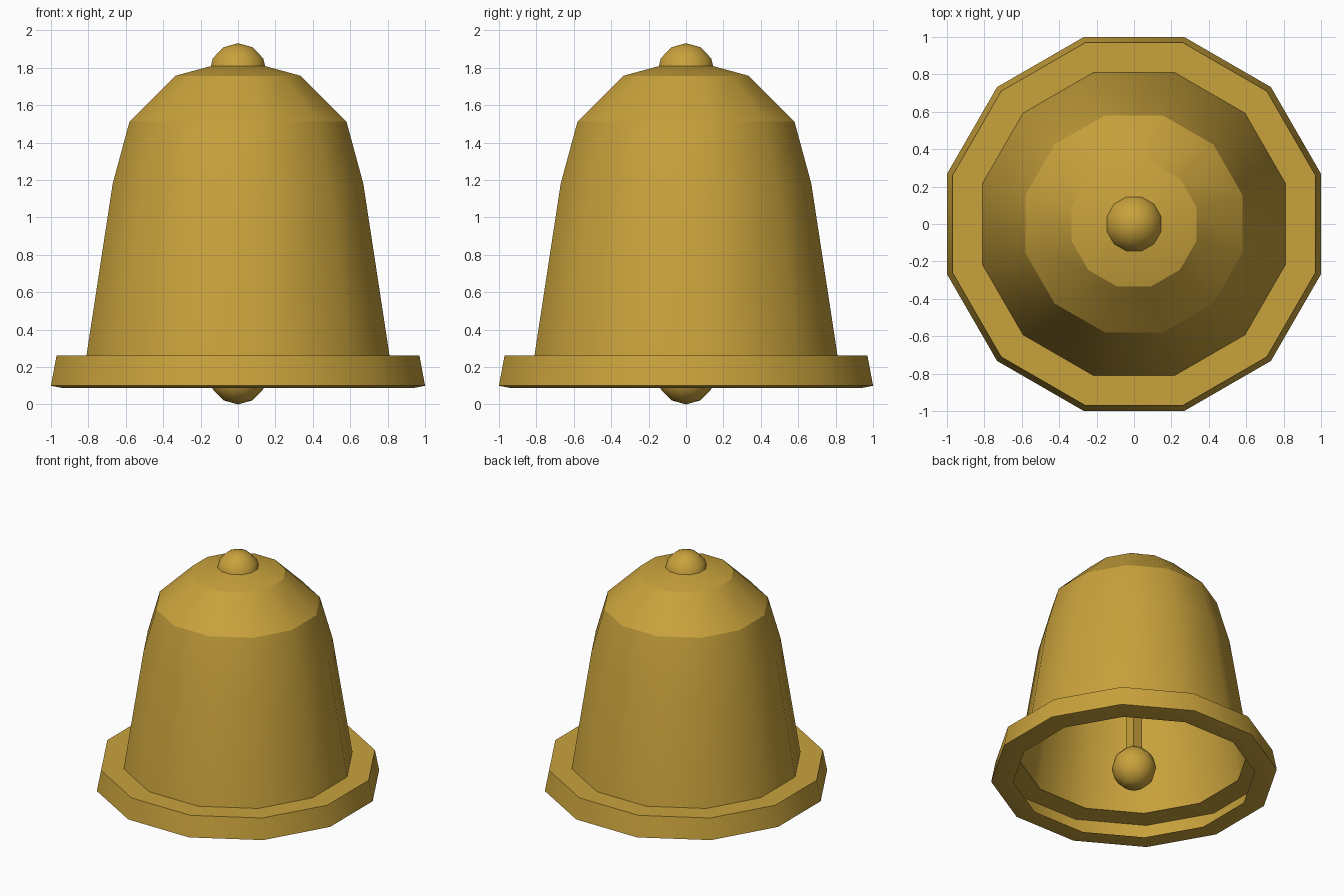
import bpy, bmesh, math
from mathutils import Matrix

cube = bpy.data.objects.get("Cube")
if cube:
    bpy.data.objects.remove(cube, do_unlink=True)

SIDES = 12
FLAT = 1 / math.cos(math.pi / SIDES)  # converts flat-side distance to corner radius

brass = bpy.data.materials.new("brass")
brass.use_nodes = True
GOLD = (0.58, 0.36, 0.045, 1)
brass.diffuse_color = GOLD
brass.node_tree.nodes["Principled BSDF"].inputs["Base Color"].default_value = GOLD


def finish(name, bm, smooth=True):
    me = bpy.data.meshes.new(name)
    for f in bm.faces:
        f.smooth = smooth
    bm.to_mesh(me)
    bm.free()
    me.materials.append(brass)
    ob = bpy.data.objects.new(name, me)
    bpy.context.collection.objects.link(ob)
    return ob


def lathe(name, profile, sharp=(), cap=False):
    """Spin (flat-side distance, z) points into a 12-sided shell."""
    bm = bmesh.new()
    rings = []
    for r, z in profile:
        ring = []
        for i in range(SIDES):
            a = 2 * math.pi * (i + 0.5) / SIDES
            ring.append(bm.verts.new((r * FLAT * math.cos(a), r * FLAT * math.sin(a), z)))
        rings.append(ring)
    for a, b in zip(rings, rings[1:]):
        for i in range(SIDES):
            j = (i + 1) % SIDES
            bm.faces.new((a[i], a[j], b[j], b[i]))
    if cap:
        bm.faces.new(rings[-1])
    for k in sharp:
        for i in range(SIDES):
            e = bm.edges.get((rings[k][i], rings[k][(i + 1) % SIDES]))
            e.smooth = False
    return finish(name, bm)


def ball(name, z, r):
    bm = bmesh.new()
    bmesh.ops.create_uvsphere(bm, u_segments=SIDES, v_segments=6, radius=r)
    bmesh.ops.transform(bm, verts=bm.verts,
                        matrix=Matrix.Translation((0, 0, z)) @ Matrix.Rotation(math.pi / SIDES, 4, 'Z'))
    return finish(name, bm)


# Bell wall and domed shoulder, an open thin shell
lathe("bell_body",
      [(0.81, 0.262), (0.67, 1.18), (0.58, 1.512), (0.335, 1.757), (0.14, 1.81)],
      sharp=(2, 3), cap=True)

# Hollow rim: bottom lip, outer wall, top ledge
lathe("rim",
      [(0.845, 0.088), (0.94, 0.088), (1.0, 0.1), (0.97, 0.262), (0.80, 0.262)],
      sharp=(2, 3))

# Crown knob and clapper ball
ball("crown_knob", 1.77, 0.161)
ball("clapper_ball", 0.161, 0.161)

# Square clapper stem hanging from the crown
bm = bmesh.new()
bmesh.ops.create_cube(bm, size=1)
bmesh.ops.transform(bm, verts=bm.verts,
                    matrix=Matrix.Translation((0, 0, 1.0)) @ Matrix.Diagonal((0.083, 0.083, 1.56, 1)))
finish("clapper_stem", bm, smooth=False)
